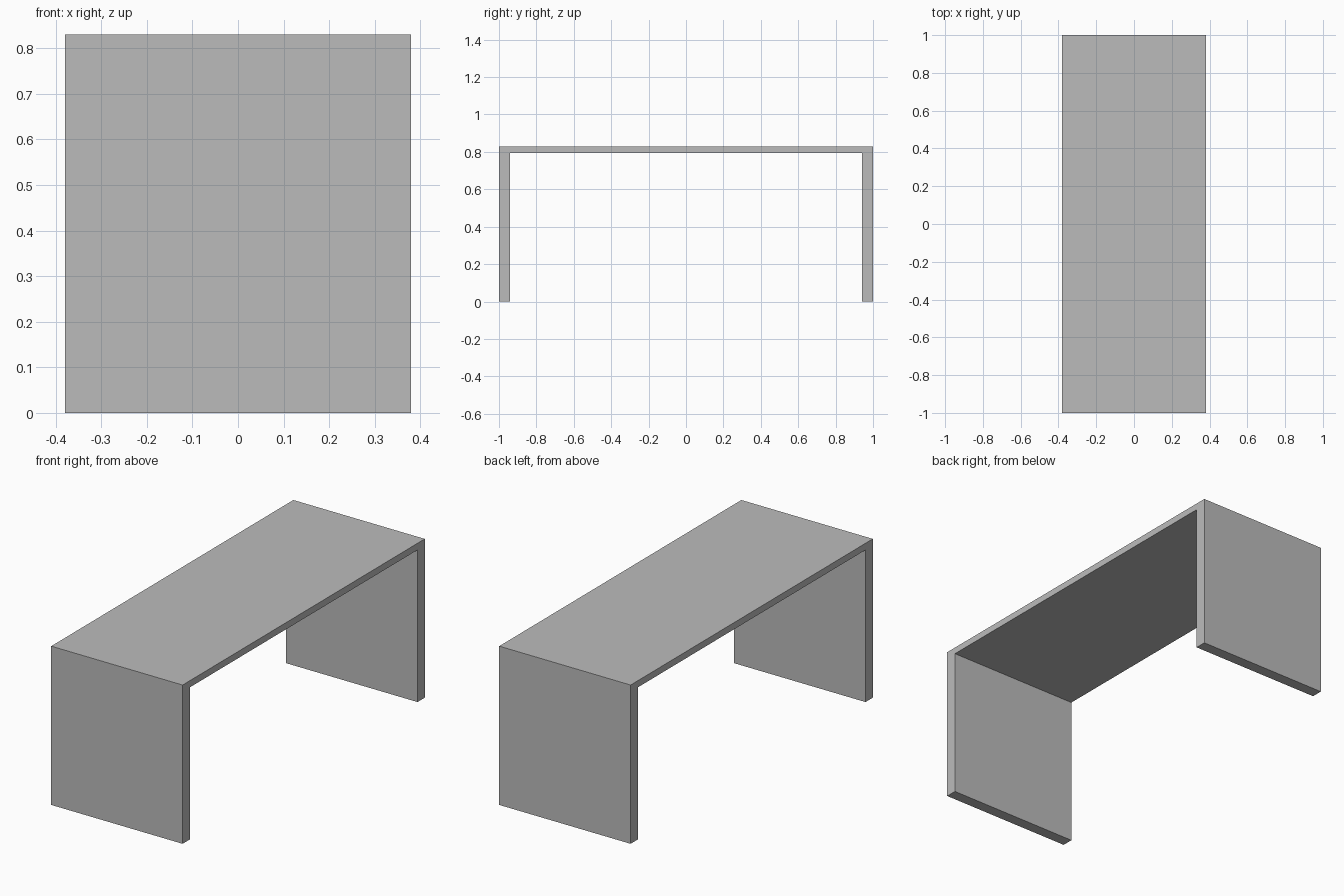
import bpy
import bmesh

cube = bpy.data.objects.get("Cube")
if cube:
    bpy.data.objects.remove(cube, do_unlink=True)

# Overall dimensions
HALF_WIDTH, HALF_LENGTH, HEIGHT = 0.38, 1.0, 0.83
LEG, TOP = 0.06, 0.035

# Single grey finish
grey = bpy.data.materials.new("light grey")
grey.use_nodes = True
colour = (0.5, 0.5, 0.5, 1)
grey.diffuse_color = colour
grey.node_tree.nodes["Principled BSDF"].inputs["Base Color"].default_value = colour

# Bench: an upside-down U profile extruded across its width
inner, under = HALF_LENGTH - LEG, HEIGHT - TOP
half = [(HALF_LENGTH, HEIGHT), (HALF_LENGTH, 0), (inner, 0), (inner, under)]
profile = half + [(-y, z) for y, z in reversed(half)]

bm = bmesh.new()
side = bm.faces.new([bm.verts.new((-HALF_WIDTH, y, z)) for y, z in profile])
extruded = bmesh.ops.extrude_face_region(bm, geom=[side], use_keep_orig=True)
moved = [v for v in extruded["geom"] if isinstance(v, bmesh.types.BMVert)]
bmesh.ops.translate(bm, verts=moved, vec=(2 * HALF_WIDTH, 0, 0))
bmesh.ops.recalc_face_normals(bm, faces=bm.faces)

mesh = bpy.data.meshes.new("bench")
bm.to_mesh(mesh)
bm.free()
mesh.materials.append(grey)
bench = bpy.data.objects.new("bench", mesh)
bpy.context.collection.objects.link(bench)
